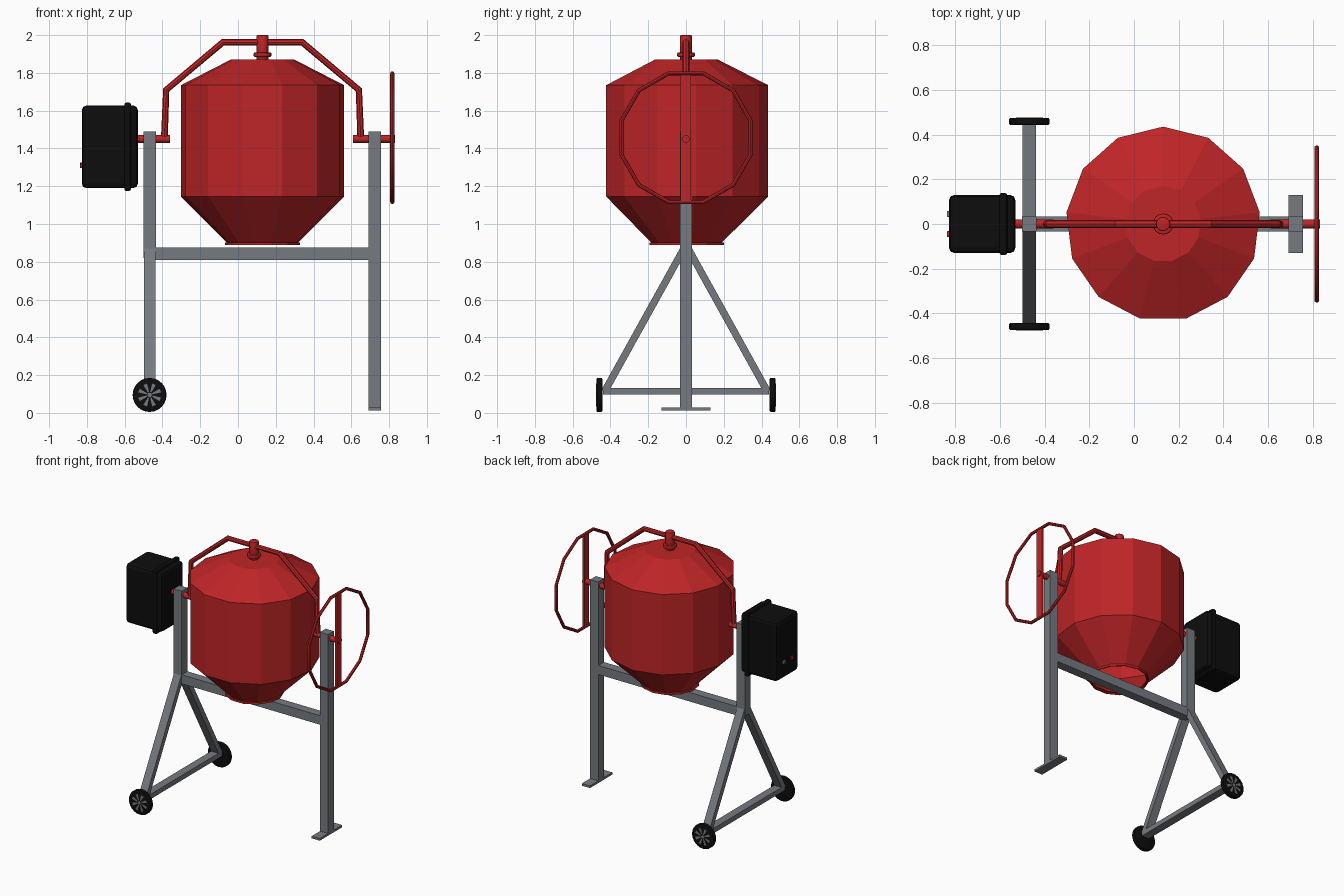
import bpy, bmesh, math
from mathutils import Vector, Matrix

cube = bpy.data.objects.get("Cube")
if cube:
    bpy.data.objects.remove(cube, do_unlink=True)


def material(name, rgb):
    m = bpy.data.materials.new(name)
    m.use_nodes = True
    m.diffuse_color = (*rgb, 1)
    m.node_tree.nodes["Principled BSDF"].inputs["Base Color"].default_value = (*rgb, 1)
    return m


RED = material("red paint", (0.52, 0.018, 0.02))
GREY = material("grey steel", (0.18, 0.195, 0.215))
BLACK = material("black plastic", (0.004, 0.004, 0.004))


def finish(name, bm, mat, smooth=False):
    bmesh.ops.recalc_face_normals(bm, faces=bm.faces)
    me = bpy.data.meshes.new(name)
    bm.to_mesh(me)
    bm.free()
    ob = bpy.data.objects.new(name, me)
    bpy.context.collection.objects.link(ob)
    me.materials.append(mat)
    if smooth:
        bpy.ops.object.select_all(action='DESELECT')
        ob.select_set(True)
        bpy.context.view_layer.objects.active = ob
        bpy.ops.object.shade_smooth_by_angle(angle=math.radians(35))
    return ob


def box(name, lo, hi, mat, bevel=0, segments=2):
    lo, hi = Vector(lo), Vector(hi)
    bm = bmesh.new()
    bmesh.ops.create_cube(bm, size=1, matrix=Matrix.Translation((lo + hi) / 2)
                          @ Matrix.Diagonal((*(hi - lo), 1)))
    if bevel:
        bmesh.ops.bevel(bm, geom=bm.edges[:], offset=bevel, segments=segments,
                        profile=0.5, affect='EDGES')
    return finish(name, bm, mat)


def rod(name, a, b, radius, mat, sides=12, bevel=0):
    a, b = Vector(a), Vector(b)
    bm = bmesh.new()
    turn = (b - a).to_track_quat('Z', 'Y').to_matrix().to_4x4()
    bmesh.ops.create_cone(bm, cap_ends=True, segments=sides, radius1=radius,
                          radius2=radius, depth=(b - a).length,
                          matrix=Matrix.Translation((a + b) / 2) @ turn)
    if bevel:
        rims = [e for e in bm.edges if any(len(f.verts) > 4 for f in e.link_faces)]
        bmesh.ops.bevel(bm, geom=rims, offset=bevel, segments=2, profile=0.5, affect='EDGES')
    return finish(name, bm, mat, True)


def lathe(name, profile, sides, mat, centre):
    bm = bmesh.new()
    rings = []
    for r, z in profile:
        rings.append([bm.verts.new((centre + r * math.cos(a), r * math.sin(a), z))
                      for a in (math.pi / 2 + math.tau * k / sides for k in range(sides))])
    for low, high in zip(rings, rings[1:]):
        for k in range(sides):
            n = (k + 1) % sides
            bm.faces.new((low[k], low[n], high[n], high[k]))
    bm.faces.new(rings[-1])
    return finish(name, bm, mat)


def tube(name, points, radius, mat, closed=False):
    cu = bpy.data.curves.new(name, 'CURVE')
    cu.dimensions = '3D'
    cu.bevel_depth = radius
    cu.bevel_resolution = 2
    cu.use_fill_caps = True
    sp = cu.splines.new('POLY')
    sp.points.add(len(points) - 1)
    for p, co in zip(sp.points, points):
        p.co = (*co, 1)
    sp.use_cyclic_u = closed
    cu.materials.append(mat)
    ob = bpy.data.objects.new(name, cu)
    bpy.context.collection.objects.link(ob)
    bpy.ops.object.select_all(action='DESELECT')
    ob.select_set(True)
    bpy.context.view_layer.objects.active = ob
    bpy.ops.object.convert(target='MESH')
    bpy.ops.object.shade_smooth_by_angle(angle=math.radians(35))


DRUM_X, PIVOT_Z = 0.13, 1.45
POST_X, POST_W = -0.468, 0.033

# Drum: hollow, closed on top, mouth at the bottom
drum = lathe("drum", [(0.2, 0.888), (0.2, 0.902), (0.19, 0.902), (0.435, 1.145),
                      (0.435, 1.735), (0.17, 1.87)], 13, RED, DRUM_X)
shell = drum.modifiers.new("shell", 'SOLIDIFY')
shell.thickness = 0.008
shell.offset = -1

# Drum bearing
rod("bearing_stem", (DRUM_X, 0, 1.865), (DRUM_X, 0, 2.0), 0.032, RED, 12, 0.006)
rod("bearing_collar", (DRUM_X, 0, 1.885), (DRUM_X, 0, 1.908), 0.047, RED, 16, 0.006)

# Yoke and pivots
tube("yoke", [(x, 0, z) for x, z in ((-0.39, PIVOT_Z), (-0.38, 1.71), (-0.08, 1.962),
                                     (0.34, 1.962), (0.64, 1.71), (0.65, PIVOT_Z))], 0.018, RED)
rod("motor_pivot", (-0.54, 0, PIVOT_Z), (-0.36, 0, PIVOT_Z), 0.02, RED)
rod("hand_wheel_pivot", (0.61, 0, PIVOT_Z), (0.831, 0, PIVOT_Z), 0.02, RED)

# Hand wheel
rim = [math.radians(15 + 30 * k) for k in range(12)]
tube("hand_wheel_rim", [(0.817, 0.353 * math.cos(a), 1.457 + 0.353 * math.sin(a)) for a in rim],
     0.011, RED, True)
box("hand_wheel_bar", (0.808, -0.028, 1.115), (0.823, 0.026, 1.8), RED)

# Frame
box("wheel_side_post", (POST_X - POST_W, -POST_W, 0.82), (POST_X + POST_W, POST_W, 1.49), GREY)
box("foot_side_post", (0.69, -POST_W, 0.02), (0.756, POST_W, 1.49), GREY)
box("foot_plate", (0.69, -0.13, 0.012), (0.756, 0.13, 0.028), GREY)
box("cross_beam", (POST_X, -POST_W, 0.81), (0.7, POST_W, 0.876), GREY)
box("axle_beam", (POST_X - 0.03, -0.44, 0.097), (POST_X + 0.03, 0.44, 0.133), GREY)

for side, label in ((-1, "front"), (1, "back")):
    # Sloping leg
    top, foot = Vector((POST_X, 0, 0.89)), Vector((POST_X, side * 0.43, 0.115))
    d = foot - top
    leg = box(label + "_leg", (-0.03, -0.019, -d.length / 2), (0.03, 0.019, d.length / 2), GREY)
    leg.location = (top + foot) / 2
    leg.rotation_euler.x = math.atan2(d.y, -d.z)

    # Wheel with a spoked hub face
    rod(label + "_wheel", (POST_X, side * 0.443, 0.095), (POST_X, side * 0.474, 0.095),
        0.09, BLACK, 24, 0.006)
    bm = bmesh.new()
    y = side * 0.4755
    for k in range(8):
        a = math.tau * (k + 0.5) / 8
        pts = [(0.016, -0.2), (0.062, -0.17), (0.062, 0.17), (0.016, 0.2)]
        bm.faces.new([bm.verts.new((POST_X + r * math.cos(a + t), y, 0.095 + r * math.sin(a + t)))
                      for r, t in pts])
    out = bmesh.ops.extrude_face_region(bm, geom=bm.faces[:])
    bmesh.ops.translate(bm, vec=(0, -side * 0.004, 0),
                        verts=[v for v in out["geom"] if isinstance(v, bmesh.types.BMVert)])
    finish(label + "_wheel_spokes", bm, GREY)
    rod(label + "_hub", (POST_X, side * 0.47, 0.095), (POST_X, side * 0.477, 0.095), 0.012, GREY)

# Motor housing with flange and switches
box("motor_housing", (-0.827, -0.13, 1.19), (-0.53, 0.13, 1.627), BLACK, 0.024)
box("motor_flange", (-0.602, -0.139, 1.174), (-0.566, 0.139, 1.643), BLACK, 0.012)
box("start_switch", (-0.836, 0.032, 1.3), (-0.82, 0.058, 1.326), GREY, 0.003)
box("stop_switch", (-0.836, -0.058, 1.296), (-0.82, -0.032, 1.322), RED, 0.003)
